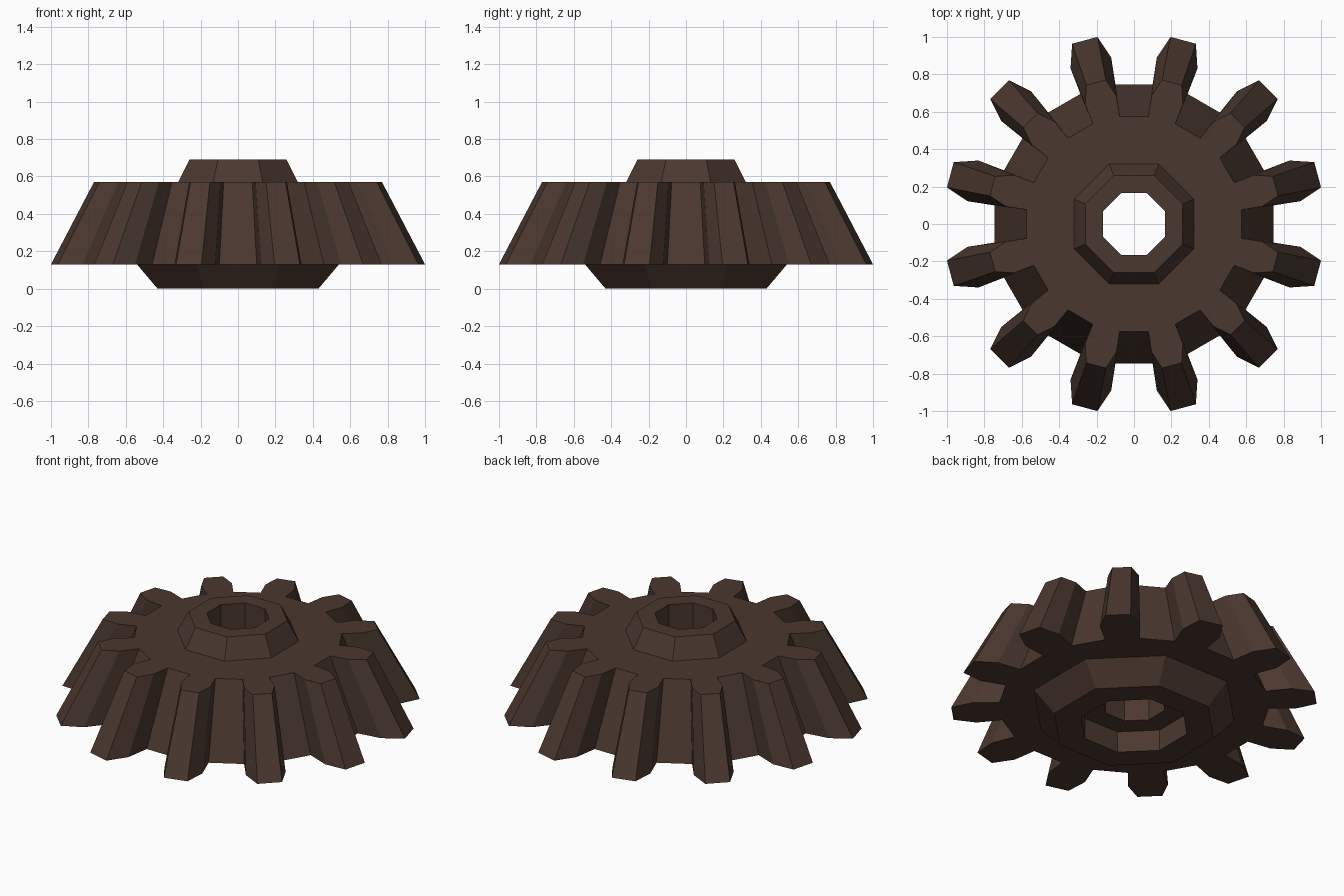
import bpy, bmesh
from math import cos, sin, pi, radians

if "Cube" in bpy.data.objects:
    bpy.data.objects.remove(bpy.data.objects["Cube"])

bm = bmesh.new()


def ring(points, z):
    return [bm.verts.new((x, y, z)) for x, y in points]


def octagon(apothem):
    r = apothem / cos(pi / 8)
    return [(r * cos(pi / 8 + k * pi / 4), r * sin(pi / 8 + k * pi / 4)) for k in range(8)]


def toothed(scale):
    # half a tooth: (radius, half angle) for root, flank and tip, then mirrored
    half = [(0.752, -7.4), (0.898, -7.2), (1.019, -3.95)]
    tooth = half + [(r, -a) for r, a in reversed(half)]
    pts = []
    for k in range(12):
        for r, a in tooth:
            t = radians(15 + 30 * k + a)
            pts.append((r * scale * cos(t), r * scale * sin(t)))
    return pts


def bridge(a, b):
    n = len(a)
    for i in range(n):
        j = (i + 1) % n
        bm.faces.new((a[i], a[j], b[j], b[i]))


def loop_edges(loop):
    out = []
    for i in range(len(loop)):
        pair = (loop[i], loop[(i + 1) % len(loop)])
        out.append(bm.edges.get(pair) or bm.edges.new(pair))
    return out


# tapered tooth band
low, high = ring(toothed(1.0), 0.13), ring(toothed(0.77), 0.57)
bridge(low, high)

# octagonal hub: lower collar, recess, bore and upper collar
profile = [(0.54, 0.13), (0.43, 0.0), (0.285, 0.0), (0.285, 0.13),
           (0.165, 0.13), (0.165, 0.69), (0.26, 0.69), (0.32, 0.57)]
hub = [ring(octagon(a), z) for a, z in profile]
for a, b in zip(hub, hub[1:]):
    bridge(a, b)

# flat faces between the teeth and the hub
for outer, inner in ((low, hub[0]), (high, hub[-1])):
    bmesh.ops.triangle_fill(bm, use_beauty=True,
                            edges=loop_edges(outer) + loop_edges(inner))

bmesh.ops.recalc_face_normals(bm, faces=bm.faces[:])
mesh = bpy.data.meshes.new("bevel_gear")
bm.to_mesh(mesh)
bm.free()

mat = bpy.data.materials.new("dark brown")
mat.diffuse_color = (0.070, 0.039, 0.029, 1)
mat.use_nodes = True
mat.node_tree.nodes["Principled BSDF"].inputs["Base Color"].default_value = mat.diffuse_color
mesh.materials.append(mat)
bpy.context.collection.objects.link(bpy.data.objects.new("bevel_gear", mesh))
